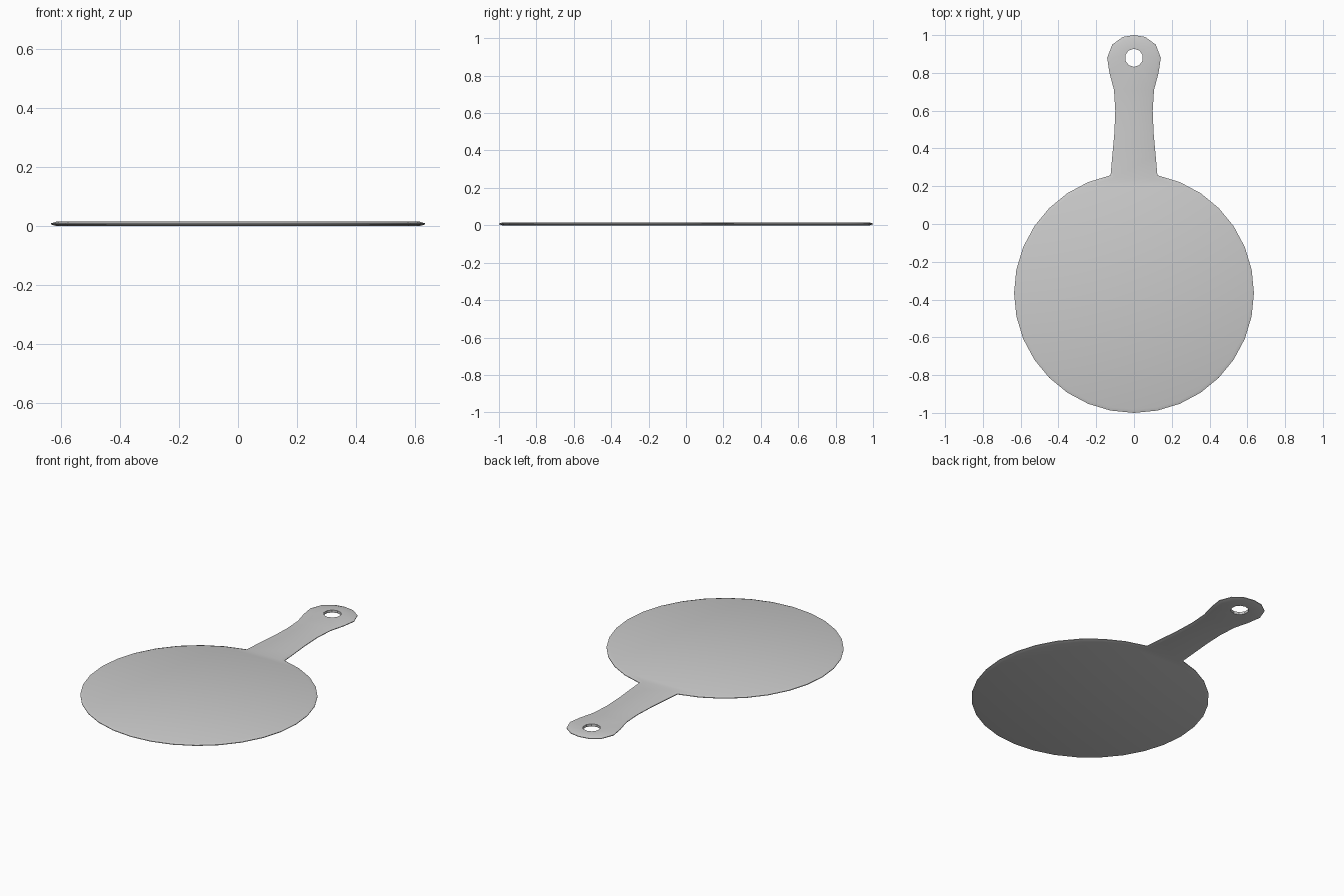
import bpy, bmesh
from math import sin, cos, pi
from mathutils import Vector

if "Cube" in bpy.data.objects:
    bpy.data.objects.remove(bpy.data.objects["Cube"])

CY, R, SEG = -0.365, 0.635, 32
THICK, INSET = 0.015, 0.018

# Right half of the outline: round blade from bottom to neck, then handle to its tip
half = [(R * sin(2 * pi * i / SEG), CY - R * cos(2 * pi * i / SEG)) for i in range(SEG // 2)]
half += [(0.115, 0.36), (0.104, 0.48), (0.099, 0.60), (0.106, 0.71),
         (0.13, 0.80), (0.142, 0.88), (0.115, 0.95), (0.06, 0.99), (0.0, 1.0)]
outline = [Vector(p) for p in half]
outline += [Vector((-x, y)) for x, y in reversed(half[1:-1])]
hole = [Vector((0.048 * cos(2 * pi * i / 10 + pi / 10), 0.88 + 0.048 * sin(2 * pi * i / 10 + pi / 10)))
        for i in range(10)]


def inset(points, d):
    """Move a counter-clockwise loop inward by d."""
    result = []
    for i, p in enumerate(points):
        a = (p - points[i - 1]).normalized()
        b = (points[(i + 1) % len(points)] - p).normalized()
        n1, n2 = Vector((-a.y, a.x)), Vector((-b.y, b.x))
        result.append(p + (n1 + n2) * d / (1 + n1.dot(n2)))
    return result


bm = bmesh.new()


def ring(points, z):
    return [bm.verts.new((p.x, p.y, z)) for p in points]


def bridge(a, b):
    for i in range(len(a)):
        j = (i + 1) % len(a)
        bm.faces.new((a[i], a[j], b[j], b[i]))


# Rim with a thin tapered edge, and the wall of the hanging hole
small = inset(outline, INSET)
rim = [ring(small, 0), ring(outline, THICK * 0.38), ring(outline, THICK * 0.62), ring(small, THICK)]
for a, b in zip(rim, rim[1:]):
    bridge(a, b)
hole_low, hole_high = ring(hole, 0), ring(hole, THICK)
bridge(hole_high, hole_low)

# Flat top and bottom around the hole
for outer, inner in ((rim[0], hole_low), (rim[-1], hole_high)):
    edges = [bm.edges.get((loop[i - 1], loop[i])) for loop in (outer, inner) for i in range(len(loop))]
    bmesh.ops.triangle_fill(bm, edges=edges, use_beauty=True, use_dissolve=False)
bmesh.ops.recalc_face_normals(bm, faces=bm.faces[:])

mesh = bpy.data.meshes.new("paddle_board")
bm.to_mesh(mesh)
bm.free()
board = bpy.data.objects.new("paddle_board", mesh)
bpy.context.collection.objects.link(board)
bpy.context.view_layer.objects.active = board
board.select_set(True)
bpy.ops.object.shade_smooth_by_angle(angle=0.6)
